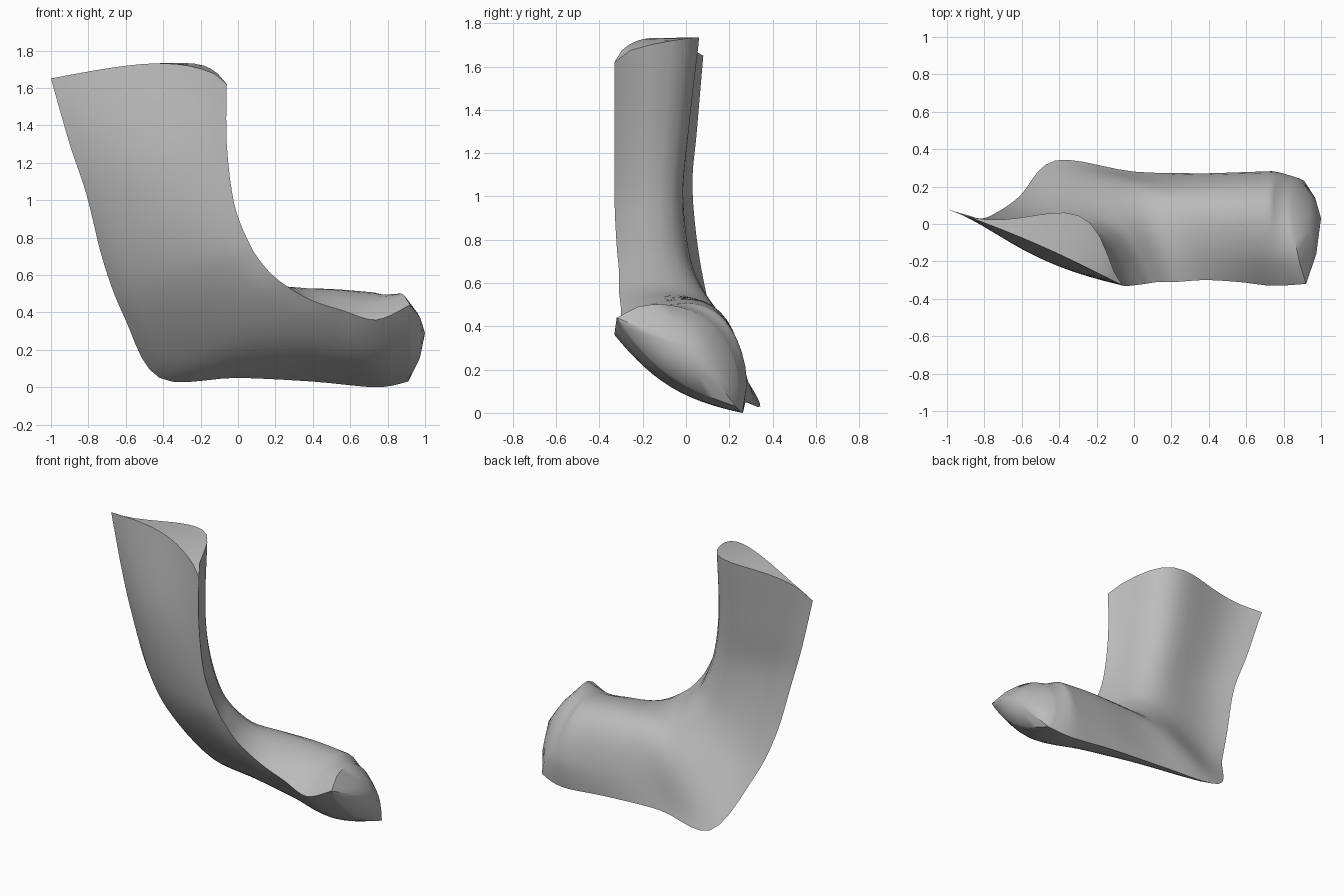
import bpy, bmesh, math
from mathutils import Vector

old = bpy.data.objects.get("Cube")
if old:
    bpy.data.objects.remove(old, do_unlink=True)

grey = bpy.data.materials.new("plain grey")
grey.use_nodes = True
shade = (0.5, 0.5, 0.5, 1)
grey.diffuse_color = shade
grey.node_tree.nodes["Principled BSDF"].inputs["Base Color"].default_value = shade

# Sections from cuff to toe: outer edge, inner ridge, back depth, front bulge
sections = [
    ((-1, .08, 1.65), (-.06, -.33, 1.62), .25, -.02),
    ((-.9, .05, 1.3), (-.06, -.33, 1.3), .21, .045),
    ((-.81, .03, 1.03), (-.02, -.33, .98), .19, .055),
    ((-.72, .07, .67), (.06, -.32, .77), .18, .06),
    ((-.61, .15, .38), (.13, -.31, .66), .19, .05),
    ((-.42, .34, .05), (.22, -.31, .57), .22, .045),
    ((0, .28, .05), (.38, -.3, .47), .27, .055),
    ((.4, .27, .03), (.56, -.31, .41), .31, .065),
    ((.74, .26, 0), (.74, -.33, .36), .33, .07),
    ((.91, .23, .03), (.92, -.32, .44), .25, .07),
]
STEPS = 5     # rings per section
SIDE = 14     # segments on each side of a ring


def spline(values, u):
    """Catmull-Rom value at u, measured in sections."""
    last = len(values) - 1
    i = min(int(u), last - 1)
    t = u - i
    a, b, c, d = [values[max(0, min(last, k))] for k in range(i - 1, i + 3)]
    return b + (c - a) * (t / 2) + (a * 2 - b * 5 + c * 4 - d) * (t * t / 2) \
        + (b * 3 - a - c * 3 + d) * (t ** 3 / 2)


def ramp(u, start, length):
    return max(0, min(1, (u - start) / length))


outer = [Vector(s[0]) for s in sections]
inner = [Vector(s[1]) for s in sections]
depth = [s[2] for s in sections]
bulge = [s[3] for s in sections]
middle = [(o + i) / 2 for o, i in zip(outer, inner)]
end = len(sections) - 1


def ring_points(u):
    """Closed ring: shallow front from outer to inner edge, then a fuller back."""
    o, i = spline(outer, u), spline(inner, u)
    ahead, behind = min(u + .5, end), max(u - .5, 0)
    along = spline(middle, ahead) - spline(middle, behind)
    normal = along.cross(i - o).normalized()
    foot = ramp(u, 2, 6)
    skew, power = 1.6 - .55 * foot, 1.5 - .9 * foot
    blunt = 1 - .35 * ramp(u, 1, 2) + .3 * ramp(u, 5, 2)
    lift = max(0, 1 - u) * .1
    points = []
    for k in range(2 * SIDE):
        front = k <= SIDE
        t = k / SIDE if front else 2 - k / SIDE
        bow = max(0, math.sin(math.pi * t))
        lean = max(0, math.sin(math.pi * t ** skew))
        if front:
            offset = spline(bulge, u) * bow ** blunt
        else:
            offset = -spline(depth, u) * lean ** power
        p = o.lerp(i, t) + normal * offset
        p.z += lift * lean ** .6
        points.append(p)
    return points


bm = bmesh.new()


def bridge(a, b):
    for k in range(len(a)):
        n = (k + 1) % len(a)
        bm.faces.new((a[k], a[n], b[n], b[k]))


# Bent tube
rings = [[bm.verts.new(p) for p in ring_points(j / STEPS)]
         for j in range(end * STEPS + 1)]
for a, b in zip(rings, rings[1:]):
    bridge(a, b)

# Cuff cap: strip between the front and back rims
rim = rings[0]
for k in range(SIDE):
    corners = (rim[k], rim[k + 1], rim[-k - 1], rim[-k])
    bm.faces.new(list(dict.fromkeys(corners)))

# Rounded toe cap
toe = Vector((1, .03, .29))
shoulder = [bm.verts.new(v.co.lerp(toe, .45) + Vector((.018, 0, 0))) for v in rings[-1]]
bridge(rings[-1], shoulder)
tip = bm.verts.new(toe)
for k in range(len(shoulder)):
    bm.faces.new((shoulder[k - 1], shoulder[k], tip))

bmesh.ops.recalc_face_normals(bm, faces=bm.faces)
lowest = min(v.co.z for v in bm.verts)
bmesh.ops.translate(bm, verts=bm.verts, vec=(0, 0, -lowest))

mesh = bpy.data.meshes.new("bent_boot_shell")
bm.to_mesh(mesh)
bm.free()
mesh.materials.append(grey)
boot = bpy.data.objects.new("bent_boot_shell", mesh)
bpy.context.collection.objects.link(boot)
bpy.context.view_layer.objects.active = boot
boot.select_set(True)
bpy.ops.object.shade_smooth_by_angle(angle=math.radians(45))
